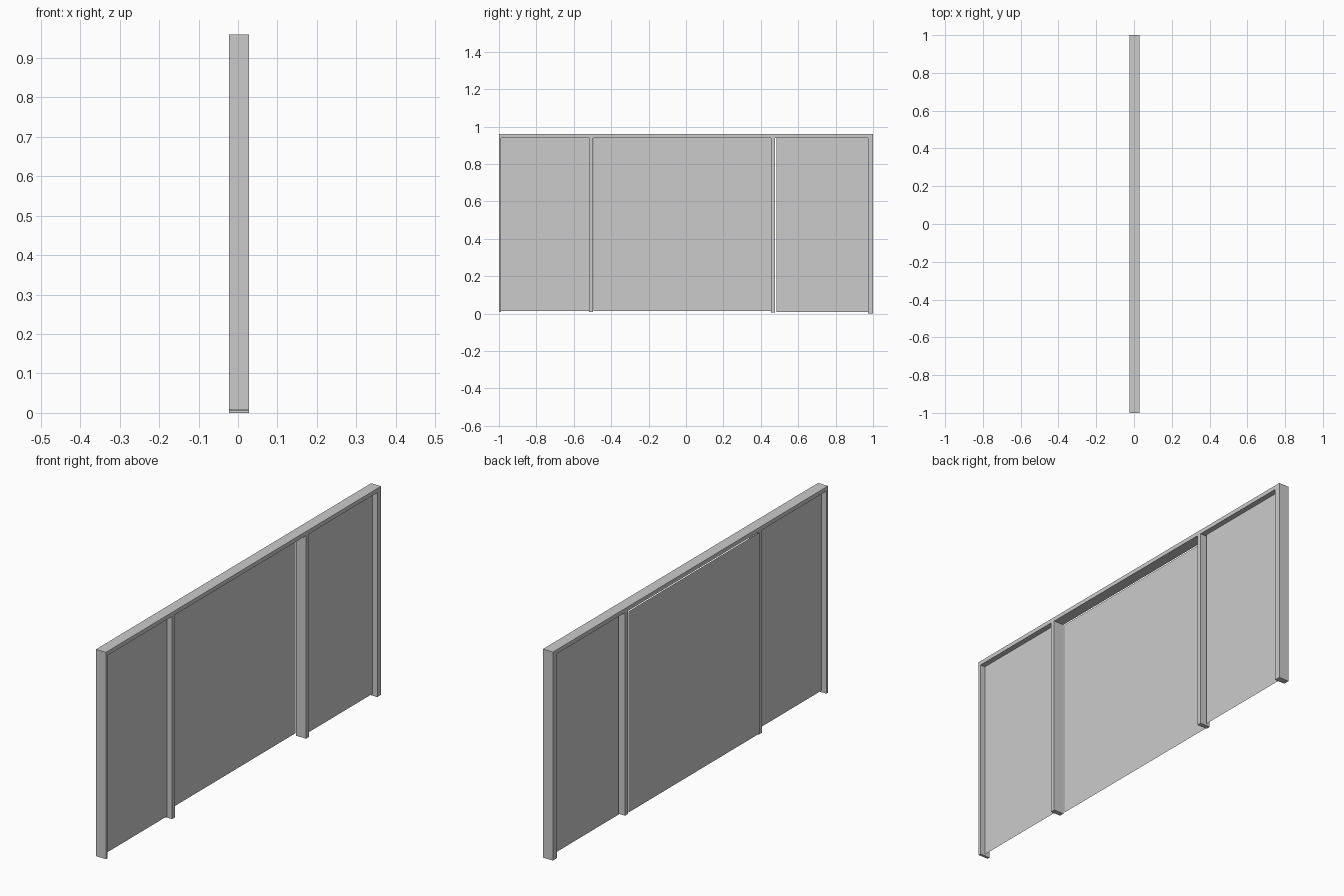
import bpy, bmesh

if "Cube" in bpy.data.objects:
    bpy.data.objects.remove(bpy.data.objects["Cube"])

BACK, FRONT = -0.023, 0.028      # frame depth along x
TOP, LINTEL = 0.959, 0.94        # header top and underside
# posts: y start, y end, foot height
POSTS = [(-1.0, -0.988, 0.008), (-0.519, -0.497, 0.008),
         (0.455, 0.476, 0.006), (0.972, 1.0, 0.0)]


def add_object(name, bm):
    mesh = bpy.data.meshes.new(name)
    bm.to_mesh(mesh)
    bm.free()
    obj = bpy.data.objects.new(name, mesh)
    bpy.context.collection.objects.link(obj)
    return obj


def panel(name, x, y0, y1, z0, z1=LINTEL):
    """Thin single-sheet panel facing +x."""
    bm = bmesh.new()
    pts = [(y0, z0), (y1, z0), (y1, z1), (y0, z1)]
    bm.faces.new([bm.verts.new((x, y, z)) for y, z in pts])
    return add_object(name, bm)


# Frame: comb-shaped outline (header with four posts), extruded through its depth
outline = []
for i, (y0, y1, foot) in enumerate(POSTS):
    if i > 0:
        outline.append((y0, LINTEL))
    outline += [(y0, foot), (y1, foot)]
    if i < len(POSTS) - 1:
        outline.append((y1, LINTEL))
outline += [(1.0, TOP), (-1.0, TOP)]

bm = bmesh.new()
face = bm.faces.new([bm.verts.new((BACK, y, z)) for y, z in outline])
ext = bmesh.ops.extrude_face_region(bm, geom=[face], use_keep_orig=True)
moved = [v for v in ext["geom"] if isinstance(v, bmesh.types.BMVert)]
bmesh.ops.translate(bm, verts=moved, vec=(FRONT - BACK, 0, 0))
bmesh.ops.recalc_face_normals(bm, faces=bm.faces)
add_object("frame", bm)

# Panels: side sheets sit mid-depth, the centre one just behind the frame
panel("left_panel", 0.003, -0.988, -0.519, 0.015)
panel("centre_panel", -0.028, -0.495, 0.458, 0.015)
panel("right_panel", 0.003, 0.485, 0.972, 0.008)
